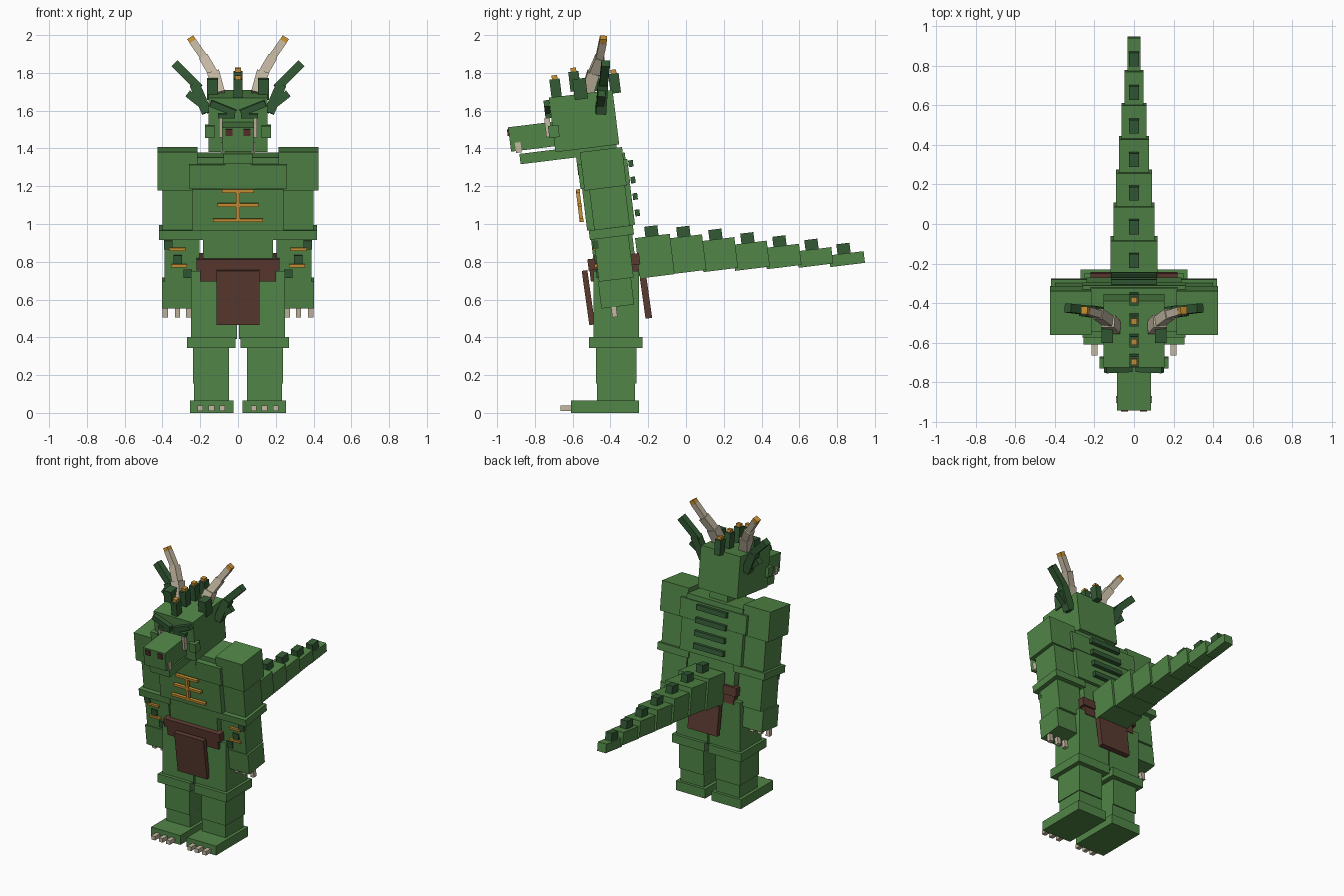
import bpy, math
from mathutils import Vector, Matrix

TILT = math.radians(7)   # whole upper body leans forward


def mat(name, rgb):
    m = bpy.data.materials.new(name)
    m.diffuse_color = (*rgb, 1)
    return m


GREEN = mat("scale green", (0.082, 0.235, 0.062))
DARK = mat("dark green", (0.033, 0.102, 0.034))
BROWN = mat("leather brown", (0.105, 0.042, 0.030))
BONE = mat("bone", (0.55, 0.48, 0.36))
GOLD = mat("gold", (0.60, 0.29, 0.035))
RED = mat("nostril red", (0.095, 0.028, 0.024))


def solid(name, matrix, size, m):
    x, y, z = (s / 2 for s in size)
    v = [matrix @ Vector((a * x, b * y, c * z)) for a in (-1, 1) for b in (-1, 1) for c in (-1, 1)]
    f = [(0, 1, 3, 2), (4, 6, 7, 5), (0, 4, 5, 1), (2, 3, 7, 6), (0, 2, 6, 4), (1, 5, 7, 3)]
    me = bpy.data.meshes.new(name)
    me.from_pydata(v, [], f)
    me.materials.append(m)
    ob = bpy.data.objects.new(name, me)
    bpy.context.collection.objects.link(ob)


def box(name, c, size, m, tilt=TILT, roll=0.0):
    solid(name, Matrix.Translation(c) @ Matrix.Rotation(tilt, 4, 'X') @ Matrix.Rotation(roll, 4, 'Y'), size, m)


def pair(name, c, size, m, tilt=TILT, roll=0.0):
    for s, side in ((-1, "right"), (1, "left")):
        box(f"{side}_{name}", (s * c[0], c[1], c[2]), size, m, tilt, s * roll)


def beam_pair(name, p0, p1, w, m):
    for s, side in ((-1, "right"), (1, "left")):
        a, b = Vector((s * p0[0], *p0[1:])), Vector((s * p1[0], *p1[1:]))
        d = (b - a).normalized()
        u = Vector((0, 1, 0))
        u = (u - d * u.dot(d)).normalized()
        r = u.cross(d)
        rot = Matrix((r, u, d)).transposed().to_4x4()
        solid(f"{side}_{name}", Matrix.Translation((a + b) / 2) @ rot, (w, w, (b - a).length), m)


# legs and feet
pair("foot", (0.14, -0.43, 0.033), (0.23, 0.36, 0.066), GREEN, 0)
pair("ankle", (0.14, -0.37, 0.11), (0.185, 0.20, 0.10), GREEN, 0)
pair("shin", (0.143, -0.37, 0.26), (0.19, 0.215, 0.21), GREEN, 0)
pair("knee", (0.142, -0.372, 0.373), (0.255, 0.285, 0.06), GREEN, 0)
pair("thigh", (0.127, -0.37, 0.57), (0.245, 0.24, 0.36), GREEN, 0)
for i, x in enumerate((0.083, 0.14, 0.2)):
    pair(f"toe_claw_{i}", (x, -0.635, 0.024), (0.03, 0.06, 0.028), BONE, 0)

# torso
box("pelvis", (0, -0.375, 0.75), (0.39, 0.22, 0.14), GREEN)
box("abdomen", (0, -0.39, 0.90), (0.37, 0.22, 0.22), GREEN)
box("lower_chest", (0, -0.41, 1.09), (0.48, 0.255, 0.22), GREEN)
box("upper_chest", (0, -0.435, 1.265), (0.52, 0.265, 0.13), GREEN)
box("trapezius", (0, -0.43, 1.335), (0.44, 0.22, 0.06), GREEN)
box("neck", (0, -0.47, 1.345), (0.14, 0.22, 0.15), GREEN)

# belt and hanging cloths
box("belt_upper", (0, -0.382, 0.80), (0.44, 0.275, 0.06), BROWN)
box("belt_lower", (0, -0.378, 0.74), (0.40, 0.26, 0.06), BROWN)
box("front_cloth", (0, -0.517, 0.61), (0.23, 0.03, 0.29), BROWN, math.radians(-172))
bpy.data.objects["front_cloth"].name = "front_loincloth"
box("back_loincloth", (0, -0.212, 0.61), (0.23, 0.035, 0.22), BROWN, math.radians(8))

# gold chest markings
box("chest_mark_spine", (0, -0.563, 1.095), (0.02, 0.02, 0.17), GOLD)
for z, y, w in ((1.175, -0.571, 0.17), (1.10, -0.562, 0.215), (1.02, -0.552, 0.265)):
    box("chest_mark_bar", (0, y, z), (w, 0.02, 0.018), GOLD)

# back plates
for i in range(4):
    box(f"back_plate_{i}", (0, -0.292 + 0.0115 * i, 1.32 - 0.087 * i), (0.235, 0.025, 0.035), DARK)

# arms
pair("shoulder", (0.32, -0.438, 1.292), (0.21, 0.225, 0.205), GREEN)
pair("upper_arm", (0.315, -0.405, 1.09), (0.17, 0.19, 0.22), GREEN)
pair("elbow_cuff", (0.297, -0.395, 0.955), (0.245, 0.235, 0.05), GREEN)
pair("forearm", (0.297, -0.383, 0.82), (0.185, 0.185, 0.23), GREEN)
pair("hand", (0.308, -0.37, 0.635), (0.19, 0.175, 0.145), GREEN)
for i, x in enumerate((0.26, 0.32, 0.385)):
    pair(f"finger_claw_{i}", (x, -0.38, 0.537), (0.028, 0.028, 0.06), BONE)
for z, x in ((0.868, 0.32), (0.78, 0.313)):
    pair("arm_band", (x, -0.375 - 0.1 - (z - 0.82) * 0.12, z), (0.085, 0.03, 0.016), GOLD)
for z, x in ((0.89, 0.368), (0.813, 0.32), (0.738, 0.265)):
    pair("arm_scale", (x, -0.375 - 0.095 - (z - 0.82) * 0.12, z), (0.045, 0.03, 0.045), DARK)

# tail segments with spikes
for i in range(7):
    y = -0.165 + 0.1695 * i
    h = 0.215 - 0.0255 * i
    zc = (0.83, 0.84, 0.838, 0.832, 0.828, 0.823, 0.814)[i]
    box(f"tail_segment_{i}", (0, y, zc), (0.238 - 0.0285 * i, 0.185, h), GREEN)
    box(f"tail_spike_{i}", (0, y - 0.018, zc + h / 2 + 0.022), (0.05, 0.07, 0.06), DARK)

# head and snout
box("head", (0, -0.54, 1.545), (0.31, 0.34, 0.29), GREEN)
box("snout", (0, -0.815, 1.462), (0.17, 0.24, 0.13), GREEN)
box("jaw", (0, -0.73, 1.362), (0.155, 0.30, 0.055), GREEN)
pair("nostril", (0.048, -0.941, 1.484), (0.036, 0.01, 0.036), RED)
pair("fang", (0.078, -0.888, 1.405), (0.025, 0.03, 0.055), BONE)
pair("cheek", (0.15, -0.70, 1.49), (0.05, 0.055, 0.065), GREEN)
pair("cheek_tusk", (0.092, -0.73, 1.51), (0.018, 0.03, 0.10), BONE)
pair("brow", (0.08, -0.735, 1.613), (0.14, 0.03, 0.035), DARK, TILT, math.radians(-22))
pair("eye_ridge", (0.06, -0.73, 1.572), (0.09, 0.03, 0.025), DARK)

# crest along the top of the head
for i, (y, z) in enumerate(((-0.69, 1.735), (-0.59, 1.775), (-0.485, 1.775), (-0.378, 1.765))):
    box(f"crest_spike_{i}", (0, y, z - 0.02), (0.045, 0.055, 0.105), DARK)
    box(f"crest_tip_{i}", (0, y - 0.006, z + 0.04), (0.03, 0.03, 0.025), GOLD)
pair("horn_guard", (0.135, -0.56, 1.715), (0.06, 0.07, 0.11), DARK)

# bone horns with gold tips
beam_pair("horn_base", (0.10, -0.525, 1.69), (0.13, -0.49, 1.80), 0.065, BONE)
beam_pair("horn_middle", (0.125, -0.495, 1.785), (0.18, -0.455, 1.88), 0.052, BONE)
beam_pair("horn_upper", (0.172, -0.46, 1.87), (0.238, -0.44, 1.965), 0.04, BONE)
beam_pair("horn_tip", (0.236, -0.44, 1.962), (0.252, -0.437, 1.987), 0.038, GOLD)

# dark ear spikes
beam_pair("ear_base", (0.165, -0.45, 1.59), (0.23, -0.44, 1.74), 0.055, DARK)
beam_pair("ear_upper", (0.205, -0.44, 1.72), (0.335, -0.425, 1.85), 0.045, DARK)
beam_pair("ear_lower", (0.15, -0.46, 1.60), (0.265, -0.445, 1.69), 0.04, DARK)
